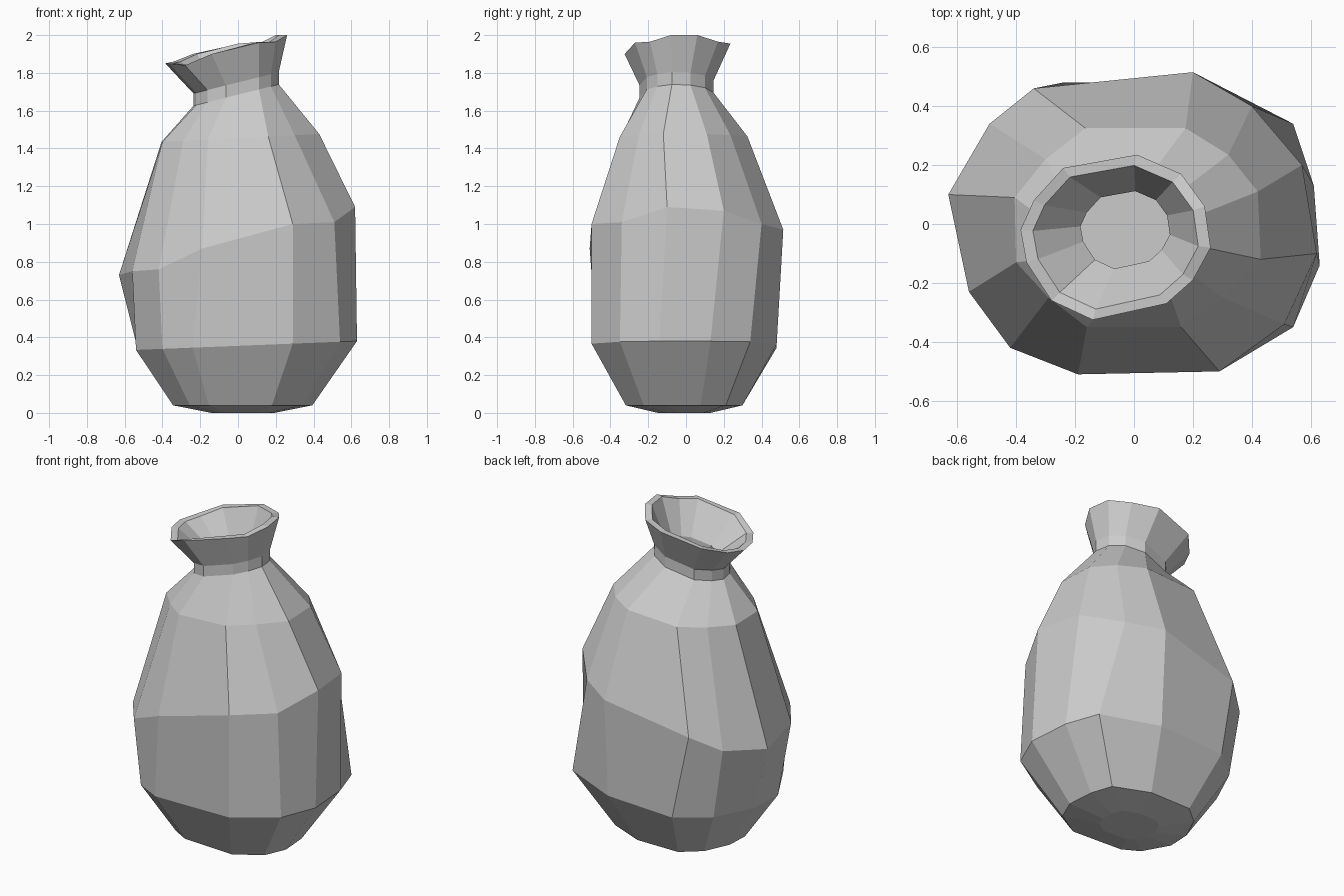
import bpy, bmesh

if "Cube" in bpy.data.objects:
    bpy.data.objects.remove(bpy.data.objects["Cube"])

# Twelve-sided outlines, starting at the left and running past the front
low = [(-.53, .09), (-.54, -.13), (-.40, -.38), (-.24, -.47), (.29, -.50), (.54, -.35),
       (.63, -.14), (.61, .13), (.54, .34), (.20, .48), (-.24, .48), (-.42, .33)]
belly = [(-.63, .10, .73), (-.56, -.23, .75), (-.42, -.42, .76), (-.19, -.51, .87),
         (.29, -.50, 1.0), (.51, -.34, 1.01), (.62, -.10, 1.09), (.57, .20, 1.07),
         (.40, .40, 1.0), (.20, .515, .97), (-.34, .46, .86), (-.49, .34, .77)]
shoulder = [(-.405, .09), (-.40, -.13), (-.29, -.25), (-.16, -.35), (.16, -.35), (.30, -.25),
            (.43, -.12), (.42, .11), (.32, .235), (.175, .325), (-.165, .325), (-.30, .22)]
rim = [(-.385, -.02, 1.85), (-.365, -.13, 1.85), (-.28, -.26, 1.84), (-.14, -.325, 1.90),
       (.11, -.27, 1.96), (.20, -.19, 1.965), (.26, -.08, 2.0), (.24, .06, 2.0),
       (.16, .17, 1.965), (.01, .235, 1.955), (-.24, .19, 1.90), (-.34, .08, 1.86)]


def tilt(points, z, slope):
    """Lay an outline on a plane rising towards +x."""
    return [(p[0], p[1], z + slope * p[0]) for p in points]


def fit(points, scale, cx=None, cy=None):
    """Scale an outline about its centre and optionally move that centre."""
    ox = (max(p[0] for p in points) + min(p[0] for p in points)) / 2
    oy = (max(p[1] for p in points) + min(p[1] for p in points)) / 2
    cx, cy = (ox if cx is None else cx), (oy if cy is None else cy)
    return [(cx + (p[0] - ox) * scale, cy + (p[1] - oy) * scale, *p[2:]) for p in points]


foot = fit(low, .63, .025, -.01)
neck = fit(rim, .70, -.01, -.05)
throat = fit(rim, .47, -.03, -.02)

# Outer wall upwards, then inner wall back down to the floor
rings = [
    tilt(fit(foot, .45), .005, 0),
    tilt(foot, .04, 0),
    tilt(low, .355, .04),
    belly,
    tilt(shoulder, 1.455, .05),
    tilt(neck, 1.685, .25),
    tilt(neck, 1.75, .25),
    rim,
    fit(rim, .87),
    tilt(throat, 1.76, .25),
    tilt(throat, 1.68, .25),
    tilt(fit(shoulder, .84), 1.42, .05),
    fit(belly, .88),
    tilt(fit(low, .88), .37, .04),
    tilt(fit(foot, .85), .10, 0),
]

# Vase body
bm = bmesh.new()
loops = [[bm.verts.new(p) for p in ring] for ring in rings]
n = len(low)
for a, b in zip(loops, loops[1:]):
    for i in range(n):
        j = (i + 1) % n
        bm.faces.new((a[i], a[j], b[j], b[i]))
bm.faces.new(loops[0])
bm.faces.new(loops[-1])
for v in loops[0]:
    v.co.z = 0
bmesh.ops.recalc_face_normals(bm, faces=bm.faces[:])
mesh = bpy.data.meshes.new("vase")
bm.to_mesh(mesh)
bm.free()
vase = bpy.data.objects.new("vase", mesh)
bpy.context.collection.objects.link(vase)
